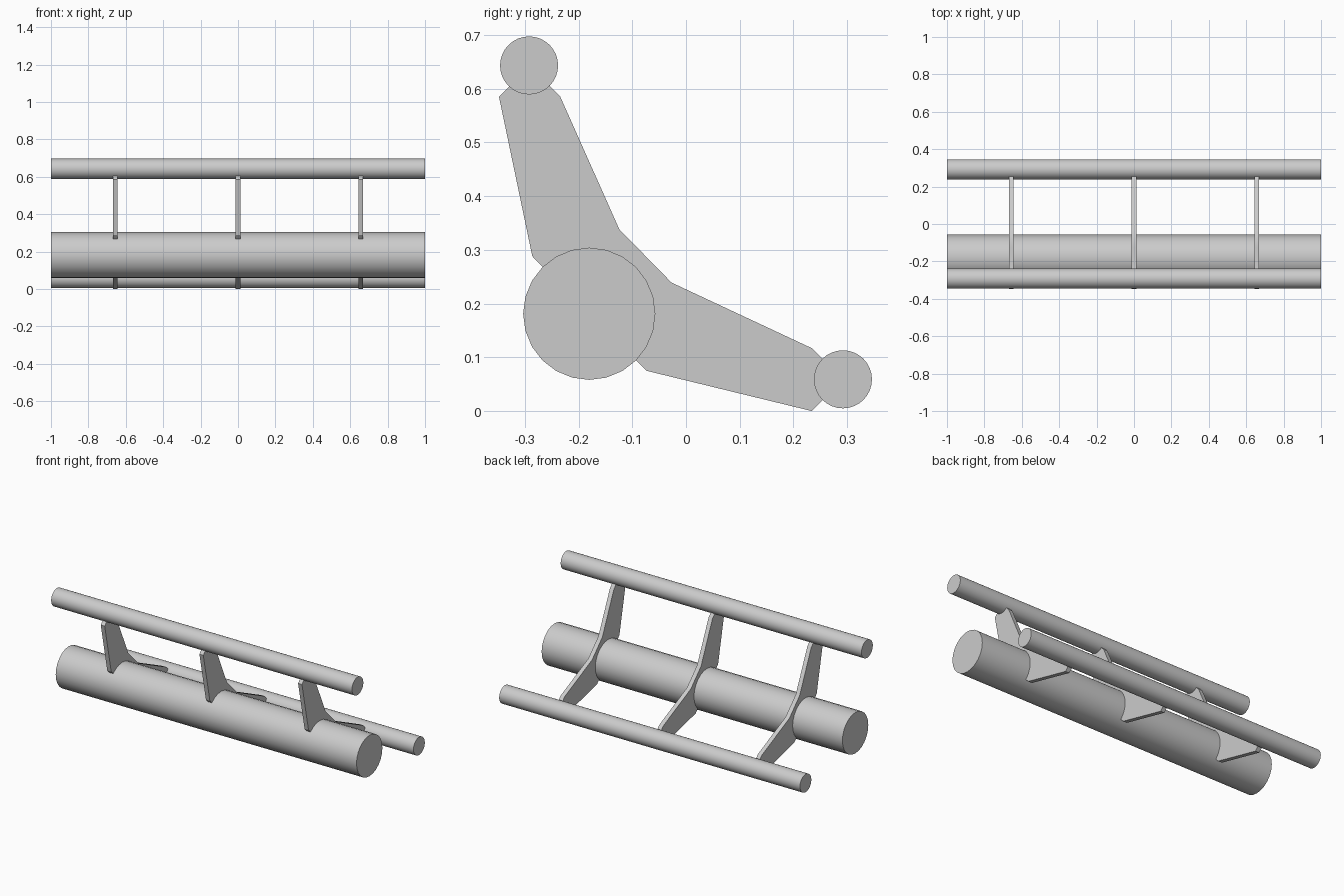
import bpy, bmesh
from math import pi, radians

if "Cube" in bpy.data.objects:
    bpy.data.objects.remove(bpy.data.objects["Cube"])


def finish(obj):
    bpy.ops.object.select_all(action='DESELECT')
    obj.select_set(True)
    bpy.context.view_layer.objects.active = obj
    bpy.ops.object.shade_smooth_by_angle(angle=radians(30))


def tube(name, y, z, radius, sides):
    bpy.ops.mesh.primitive_cylinder_add(vertices=sides, radius=radius, depth=2,
                                        location=(0, y, z), rotation=(0, pi / 2, 0))
    obj = bpy.context.object
    obj.name = name
    finish(obj)


def bracket(name, x, profile, thickness):
    bm = bmesh.new()
    face = bm.faces.new([bm.verts.new((-thickness / 2, y, z)) for y, z in profile])
    ext = bmesh.ops.extrude_face_region(bm, geom=[face])
    moved = [v for v in ext['geom'] if isinstance(v, bmesh.types.BMVert)]
    bmesh.ops.translate(bm, verts=moved, vec=(thickness, 0, 0))
    bmesh.ops.recalc_face_normals(bm, faces=bm.faces)
    mesh = bpy.data.meshes.new(name)
    bm.to_mesh(mesh)
    bm.free()
    obj = bpy.data.objects.new(name, mesh)
    bpy.context.collection.objects.link(obj)
    obj.location.x = x
    finish(obj)


# Long tubes
tube("main_tube", -0.18, 0.181, 0.123, 24)
tube("upper_rail", -0.292, 0.643, 0.054, 32)
tube("lower_rail", 0.292, 0.059, 0.054, 32)

# Two-armed plate outline (y, z), ends buried inside the tubes
profile = [
    (-0.348, 0.585), (-0.326, 0.607), (-0.256, 0.607), (-0.234, 0.585),
    (-0.124, 0.338), (-0.074, 0.287), (-0.027, 0.239),
    (0.234, 0.117), (0.256, 0.095), (0.256, 0.022), (0.234, 0.0),
    (-0.074, 0.075), (-0.096, 0.097), (-0.265, 0.266), (-0.286, 0.288),
]

# Three brackets along the tubes
for label, x in (("left", -0.656), ("middle", 0.0), ("right", 0.656)):
    bracket(label + "_bracket", x, profile, 0.026)
